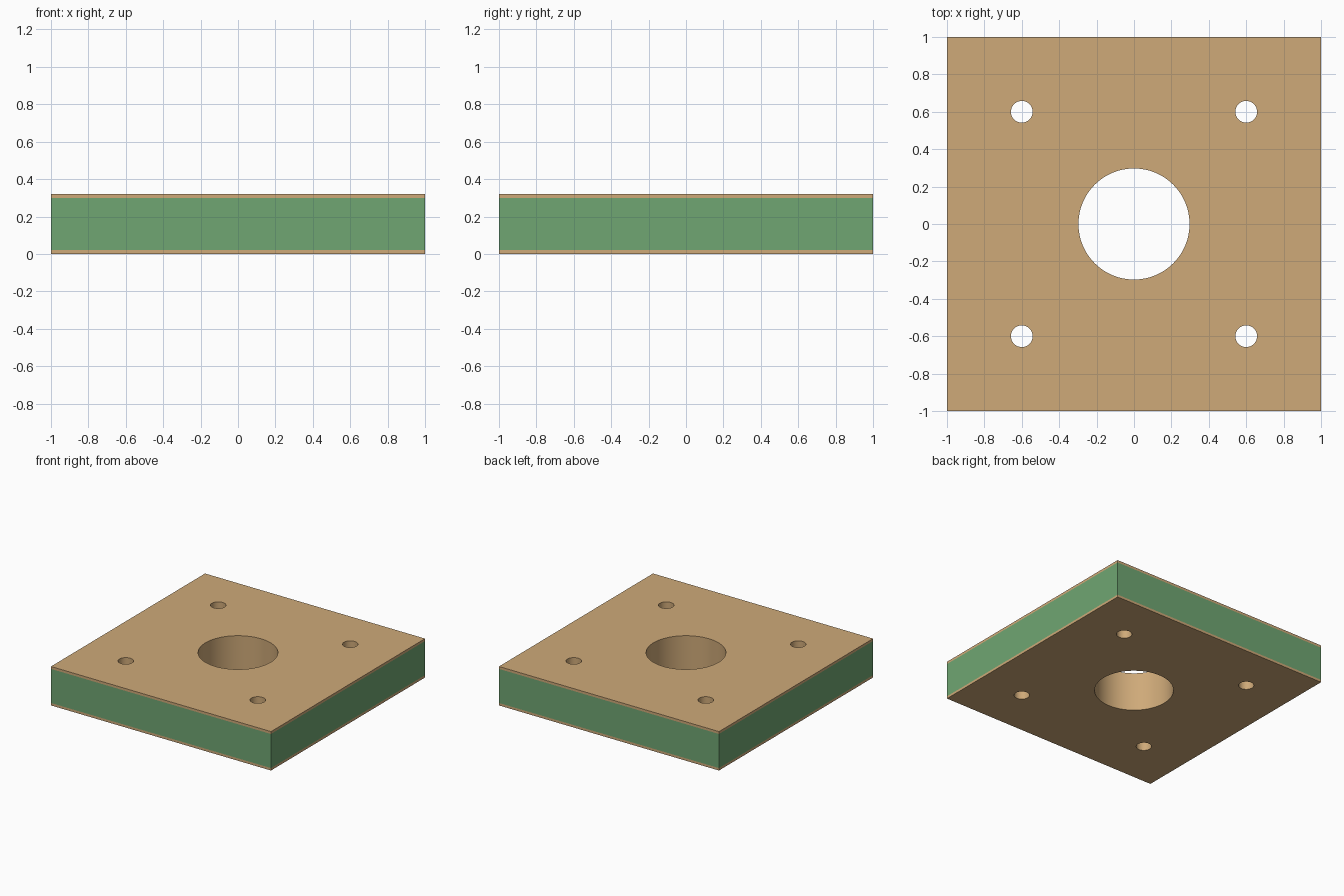
import bpy, bmesh
from math import radians
from mathutils import Matrix, Vector

if "Cube" in bpy.data.objects:
    bpy.data.objects.remove(bpy.data.objects["Cube"])

HEIGHT = 0.32
FOIL = 0.02       # copper layer thickness
PLATING = 0.015   # copper wall inside each hole
HOLES = [(0, 0, 0.297, 64)] + [(x, y, 0.058, 32) for x in (-0.6, 0.6) for y in (-0.6, 0.6)]


def finish(name, bm):
    mesh = bpy.data.meshes.new(name)
    bm.to_mesh(mesh)
    bm.free()
    obj = bpy.data.objects.new(name, mesh)
    bpy.context.collection.objects.link(obj)
    return obj


def slabs(name, spans):
    bm = bmesh.new()
    for z0, z1 in spans:
        bmesh.ops.create_cube(bm, size=1, matrix=Matrix.Translation((0, 0, (z0 + z1) / 2))
                              @ Matrix.Diagonal((2, 2, z1 - z0, 1)))
    return finish(name, bm)


def posts(name, grow, z0, z1):
    bm = bmesh.new()
    for x, y, r, sides in HOLES:
        bmesh.ops.create_cone(bm, cap_ends=True, segments=sides, radius1=r + grow,
                              radius2=r + grow, depth=z1 - z0,
                              matrix=Matrix.Translation(Vector((x, y, (z0 + z1) / 2))))
    obj = finish(name, bm)
    obj.hide_render = True
    return obj


def select(obj):
    bpy.ops.object.select_all(action='DESELECT')
    obj.select_set(True)
    bpy.context.view_layer.objects.active = obj


def combine(obj, tool, operation):
    select(obj)
    mod = obj.modifiers.new(operation.lower(), 'BOOLEAN')
    mod.operation = operation
    mod.solver = 'EXACT'
    mod.object = tool
    bpy.ops.object.modifier_apply(modifier=mod.name)
    bpy.data.objects.remove(tool, do_unlink=True)


def colour(obj, name, rgb):
    mat = bpy.data.materials.new(name)
    mat.diffuse_color = (*rgb, 1)
    mat.use_nodes = True
    mat.node_tree.nodes["Principled BSDF"].inputs["Base Color"].default_value = mat.diffuse_color
    obj.data.materials.clear()
    obj.data.materials.append(mat)
    select(obj)
    bpy.ops.object.shade_smooth_by_angle(angle=radians(30))


# Green insulating core with holes wide enough for the plating
core = slabs("board_core", [(FOIL, HEIGHT - FOIL)])
combine(core, posts("core_cutter", PLATING, -0.1, HEIGHT + 0.1), 'DIFFERENCE')
colour(core, "green", (0.16, 0.38, 0.17))

# Copper on both faces, joined by plated hole walls
copper = slabs("copper_cladding", [(0, FOIL), (HEIGHT - FOIL, HEIGHT)])
combine(copper, posts("plating_posts", PLATING, FOIL / 2, HEIGHT - FOIL / 2), 'UNION')
combine(copper, posts("hole_cutter", 0, -0.1, HEIGHT + 0.1), 'DIFFERENCE')
colour(copper, "copper", (0.62, 0.40, 0.19))
